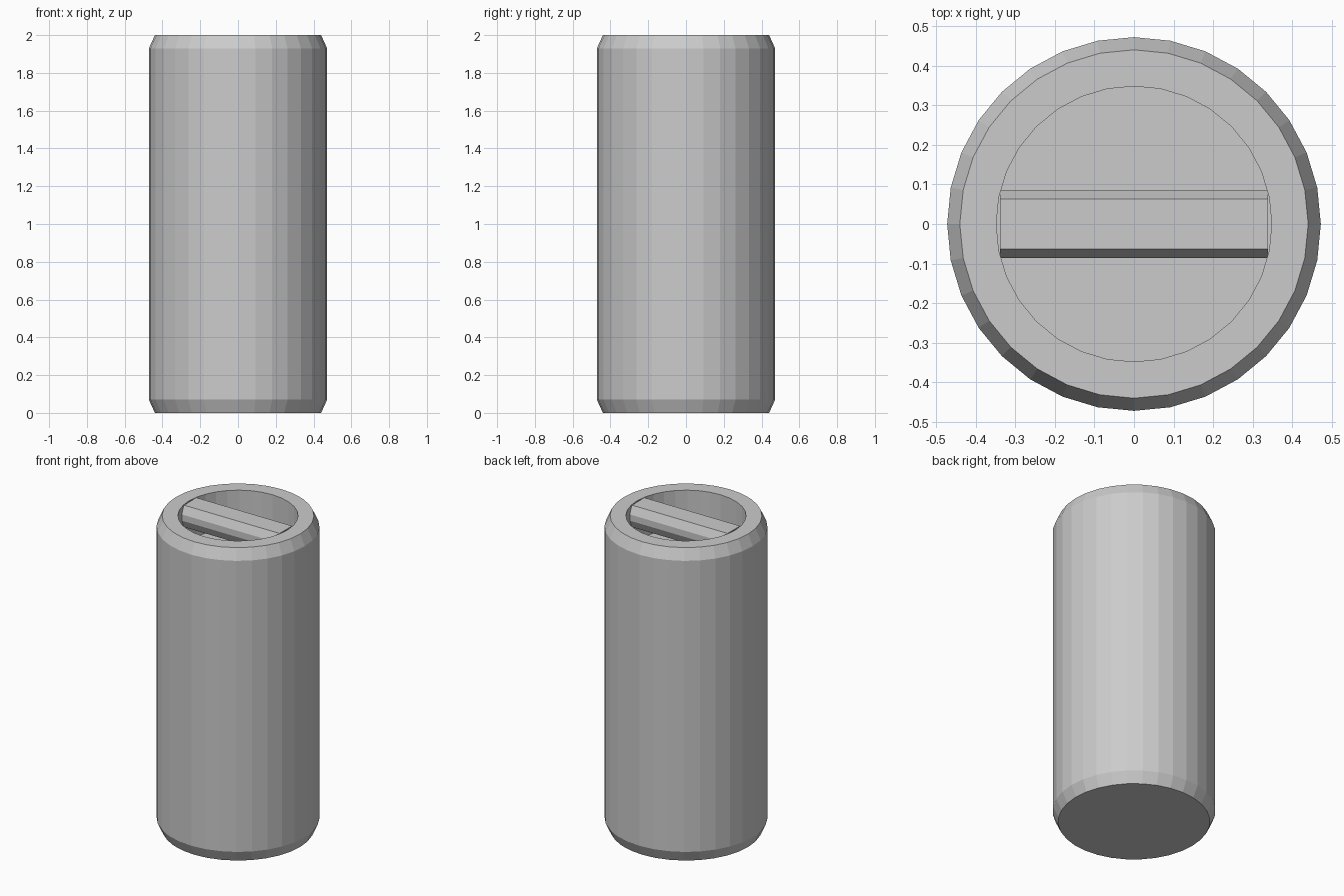
import bpy, bmesh
from math import cos, sin, tau

if "Cube" in bpy.data.objects:
    bpy.data.objects.remove(bpy.data.objects["Cube"])

SIDES = 32


def make_object(name, bm):
    bmesh.ops.recalc_face_normals(bm, faces=bm.faces)
    mesh = bpy.data.meshes.new(name)
    bm.to_mesh(mesh)
    bm.free()
    obj = bpy.data.objects.new(name, mesh)
    bpy.context.collection.objects.link(obj)
    return obj


def lathe(name, profile):
    """Revolve an open (radius, z) profile and cap both ends."""
    bm = bmesh.new()
    rings = [[bm.verts.new((r * cos(tau * i / SIDES), r * sin(tau * i / SIDES), z))
              for i in range(SIDES)] for r, z in profile]
    for a, b in zip(rings, rings[1:]):
        for i in range(SIDES):
            j = (i + 1) % SIDES
            bm.faces.new((a[i], a[j], b[j], b[i]))
    bm.faces.new(rings[0])
    bm.faces.new(rings[-1])
    return make_object(name, bm)


def extrude_x(name, section, half_length):
    """Extrude a closed (y, z) section symmetrically along x."""
    bm = bmesh.new()
    face = bm.faces.new([bm.verts.new((-half_length, y, z)) for y, z in section])
    geom = bmesh.ops.extrude_face_region(bm, geom=[face], use_keep_orig=True)["geom"]
    moved = [v for v in geom if isinstance(v, bmesh.types.BMVert)]
    bmesh.ops.translate(bm, verts=moved, vec=(2 * half_length, 0, 0))
    return make_object(name, bm)


# Chamfered canister with a round pocket sunk into its top
lathe("canister_body", [
    (0.44, 0.0), (0.472, 0.07), (0.472, 1.93), (0.44, 2.0),
    (0.348, 2.0), (0.348, 1.75),
])

# Bevelled grip bar spanning the pocket, flush with the rim
half = [(0.063, 2.0), (0.0865, 1.95), (0.0865, 1.91), (0.063, 1.86)]
extrude_x("grip_bar", half + [(-y, z) for y, z in reversed(half)], 0.338)
